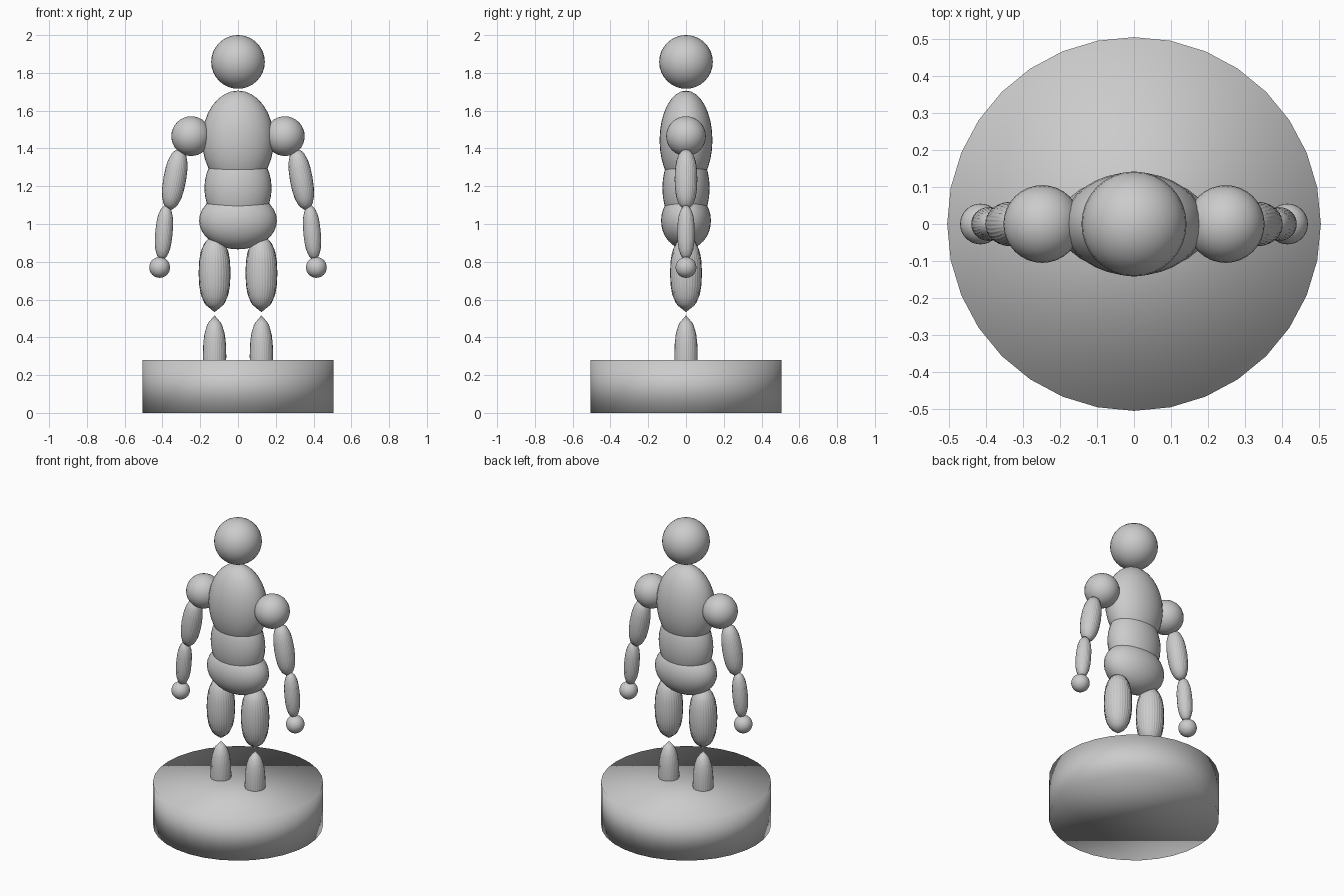
import bpy
import math

if "Cube" in bpy.data.objects:
    bpy.data.objects.remove(bpy.data.objects["Cube"])


def finish(name):
    ob = bpy.context.object
    ob.name = name
    bpy.ops.object.shade_smooth()
    return ob


def ellipsoid(name, loc, radii):
    bpy.ops.mesh.primitive_uv_sphere_add(segments=32, ring_count=16, radius=1, location=loc)
    bpy.context.object.scale = radii
    bpy.ops.object.transform_apply(location=False, rotation=False, scale=True)
    return finish(name)


def limb(name, loc, radius, length, tilt=0):
    # Subdivided cylinder: rounded barrel with softly pointed ends
    bpy.ops.mesh.primitive_cylinder_add(vertices=32, radius=radius, depth=length,
                                        location=loc, rotation=(0, math.radians(tilt), 0))
    ob = finish(name)
    sub = ob.modifiers.new("Subdivision", 'SUBSURF')
    sub.levels = sub.render_levels = 2
    return ob


# Round base
bpy.ops.mesh.primitive_cylinder_add(vertices=32, radius=0.505, depth=0.28, location=(0, 0, 0.14))
finish("base")

# Head and torso
ellipsoid("head", (0, 0, 1.858), (0.142, 0.142, 0.142))
ellipsoid("chest", (0, 0, 1.444), (0.19, 0.14, 0.262))
ellipsoid("waist", (0, 0, 1.19), (0.178, 0.125, 0.22))
ellipsoid("hips", (0, 0, 1.018), (0.206, 0.132, 0.152))

# Arms and legs, mirrored
for side, s in (("left", -1), ("right", 1)):
    ellipsoid(side + "_shoulder", (s * 0.248, 0, 1.465), (0.105, 0.105, 0.105))
    limb(side + "_upper_arm", (s * 0.335, 0, 1.237), 0.064, 0.36, -s * 10)
    limb(side + "_forearm", (s * 0.392, 0, 0.955), 0.049, 0.32, -s * 5)
    ellipsoid(side + "_hand", (s * 0.415, 0, 0.77), (0.055, 0.055, 0.055))
    limb(side + "_thigh", (s * 0.124, 0, 0.74), 0.09, 0.43)
    limb(side + "_shin", (s * 0.124, 0, 0.30), 0.066, 0.45)
